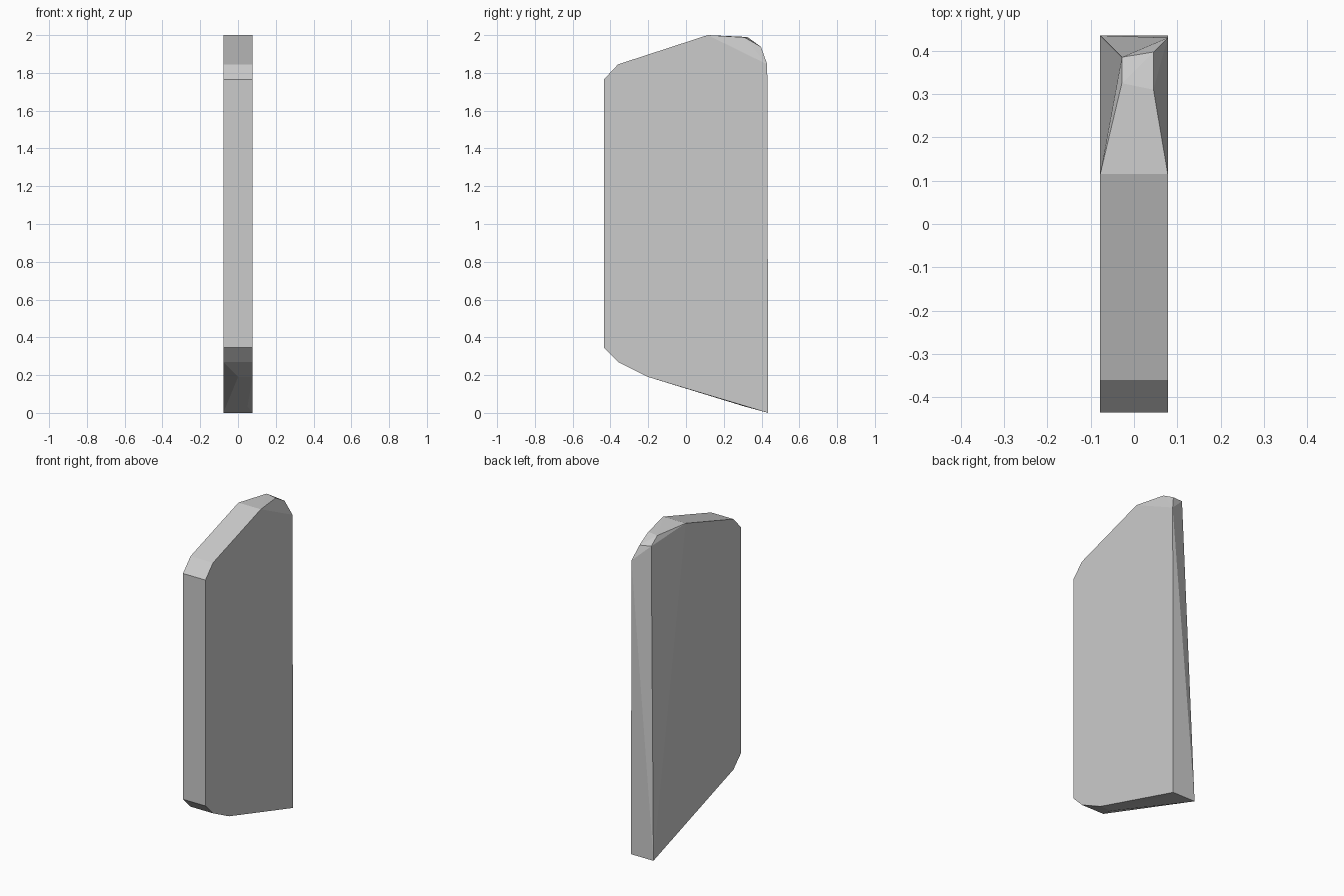
import bpy
import bmesh
import math

if "Cube" in bpy.data.objects:
    bpy.data.objects.remove(bpy.data.objects["Cube"])

HALF = 0.078  # half thickness of the slab

# Full-thickness outline (y, z), mirrored to both sides
outline = [(-0.435, 0.345), (-0.435, 1.765), (-0.36, 1.845),
           (0.115, 2.0), (0.435, 0.0), (-0.36, 0.27)]
points = [(s * HALF, y, z) for s in (-1, 1) for y, z in outline]

# Chipped top back corner, uneven left to right
points += [(-0.028, 0.325, 1.99), (0.045, 0.31, 1.988),
           (-0.028, 0.385, 1.945), (0.045, 0.397, 1.938),
           (HALF, 0.43, 1.845)]

# Slight bulge along the right part of the underside
points += [(HALF, -0.2, 0.19), (0.0, -0.2, 0.19), (0.05, 0.31, 0.034)]

# Slab body: convex skin around the points, flat panels merged
bm = bmesh.new()
for p in points:
    bm.verts.new(p)
bmesh.ops.convex_hull(bm, input=bm.verts[:])
loose = [v for v in bm.verts if not v.link_faces]
bmesh.ops.delete(bm, geom=loose, context='VERTS')
bmesh.ops.dissolve_limit(bm, angle_limit=math.radians(0.2),
                         verts=bm.verts[:], edges=bm.edges[:])
bmesh.ops.recalc_face_normals(bm, faces=bm.faces[:])

mesh = bpy.data.meshes.new("stone_slab")
bm.to_mesh(mesh)
bm.free()
slab = bpy.data.objects.new("stone_slab", mesh)
bpy.context.collection.objects.link(slab)
